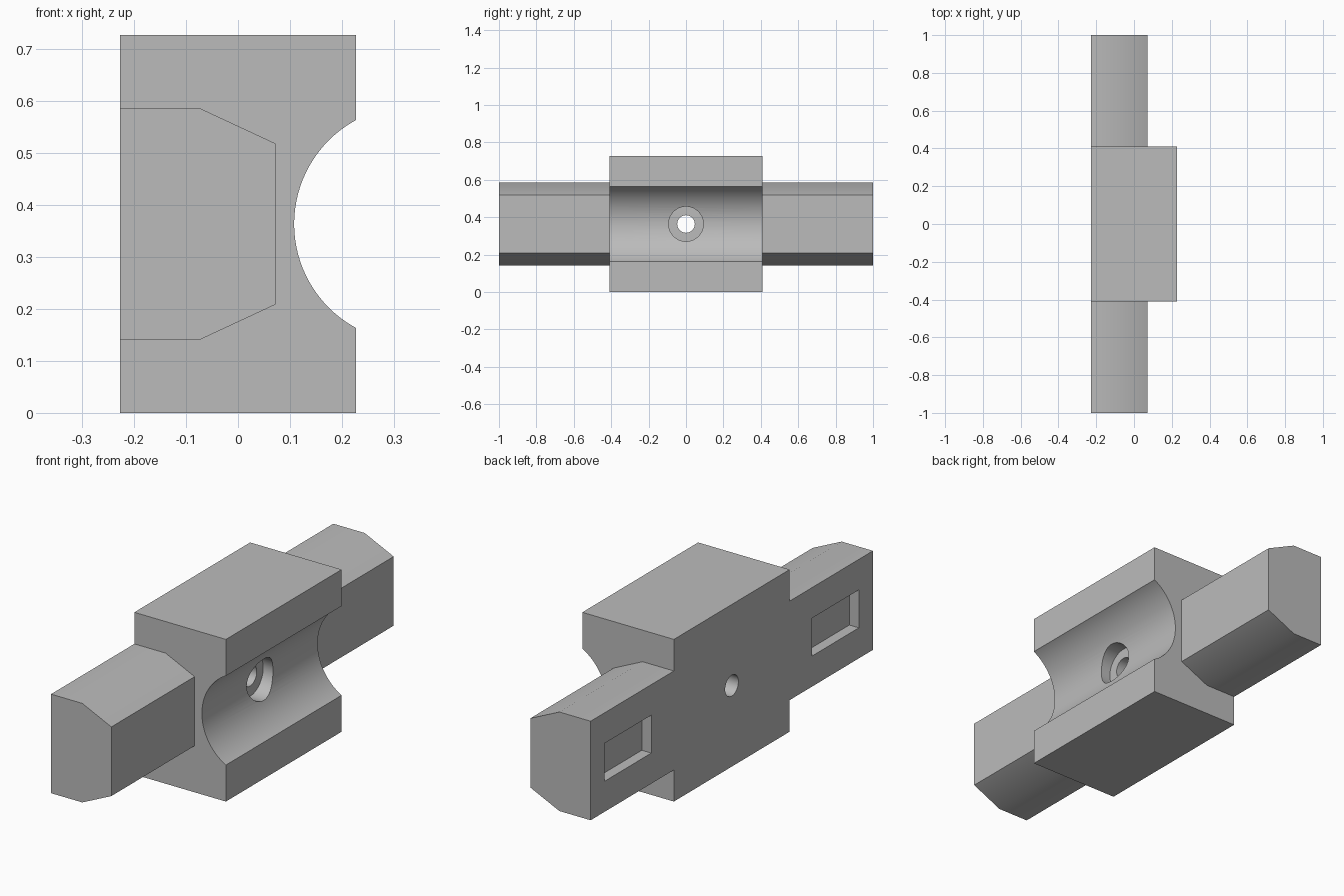
import bpy, bmesh, math
from mathutils import Matrix, Vector

cube = bpy.data.objects.get("Cube")
if cube:
    bpy.data.objects.remove(cube, do_unlink=True)

grey = bpy.data.materials.new("plain grey")
grey.use_nodes = True
COLOUR = (0.5, 0.5, 0.5, 1)
grey.diffuse_color = COLOUR
grey.node_tree.nodes["Principled BSDF"].inputs["Base Color"].default_value = COLOUR

BACK, FRONT = -0.227, 0.227
HEIGHT = 0.727
MID = HEIGHT / 2


def add_object(name, bm):
    bmesh.ops.recalc_face_normals(bm, faces=bm.faces[:])
    mesh = bpy.data.meshes.new(name)
    bm.to_mesh(mesh)
    bm.free()
    mesh.materials.append(grey)
    obj = bpy.data.objects.new(name, mesh)
    bpy.context.collection.objects.link(obj)
    return obj


def prism(name, profile, half_length):
    """Extrude an x/z outline along y, centred on y = 0."""
    bm = bmesh.new()
    face = bm.faces.new([bm.verts.new((x, -half_length, z)) for x, z in profile])
    side = bmesh.ops.extrude_face_region(bm, geom=[face])["geom"]
    verts = [v for v in side if isinstance(v, bmesh.types.BMVert)]
    bmesh.ops.translate(bm, verts=verts, vec=(0, 2 * half_length, 0))
    return add_object(name, bm)


def box(name, low, high):
    low, high = Vector(low), Vector(high)
    bm = bmesh.new()
    bmesh.ops.create_cube(bm, size=1, matrix=Matrix.Translation((low + high) / 2)
                          @ Matrix.Diagonal((high - low).to_4d()))
    return add_object(name, bm)


def cylinder(name, radius, length, centre, axis, sides):
    bm = bmesh.new()
    turn = Matrix.Rotation(math.pi / 2, 4, "Y" if axis == "X" else "X")
    bmesh.ops.create_cone(bm, cap_ends=True, segments=sides, radius1=radius,
                          radius2=radius, depth=length,
                          matrix=Matrix.Translation(centre) @ turn)
    return add_object(name, bm)


def combine(target, other, operation):
    mod = target.modifiers.new(other.name, "BOOLEAN")
    mod.operation = operation
    mod.solver = "EXACT"
    mod.object = other
    bpy.context.view_layer.objects.active = target
    bpy.ops.object.modifier_apply(modifier=mod.name)
    bpy.data.objects.remove(other, do_unlink=True)


# Central block joined with the chamfered bar that forms both arms
body = box("clamp_body", (BACK, -0.41, 0), (FRONT, 0.41, HEIGHT))
half = [(BACK, 0.222), (-0.072, 0.222), (0.072, 0.155)]
outline = [(x, MID + z) for x, z in half] + [(x, MID - z) for x, z in reversed(half)]
combine(body, prism("arm_bar", outline, 1.0), "UNION")

# Round groove along the front
combine(body, cylinder("groove_cutter", 0.2276, 1.2, (0.3356, 0, MID), "Y", 96), "DIFFERENCE")

# Screw hole with a counterbore opening into the groove
combine(body, cylinder("hole_cutter", 0.047, 1, (0, 0, MID), "X", 48), "DIFFERENCE")
combine(body, cylinder("counterbore_cutter", 0.093, 0.2, (0.16, 0, MID), "X", 48), "DIFFERENCE")

# Rectangular pockets in the back of each arm
for side in (-1, 1):
    pocket = box("pocket_cutter", (BACK - 0.1, side * 0.735 - 0.165, MID - 0.085),
                 (BACK + 0.047, side * 0.735 + 0.165, MID + 0.085))
    combine(body, pocket, "DIFFERENCE")

# Smooth curved surfaces, crisp corners
bpy.ops.object.select_all(action="DESELECT")
body.select_set(True)
bpy.context.view_layer.objects.active = body
bpy.ops.object.shade_smooth_by_angle(angle=math.radians(30))
